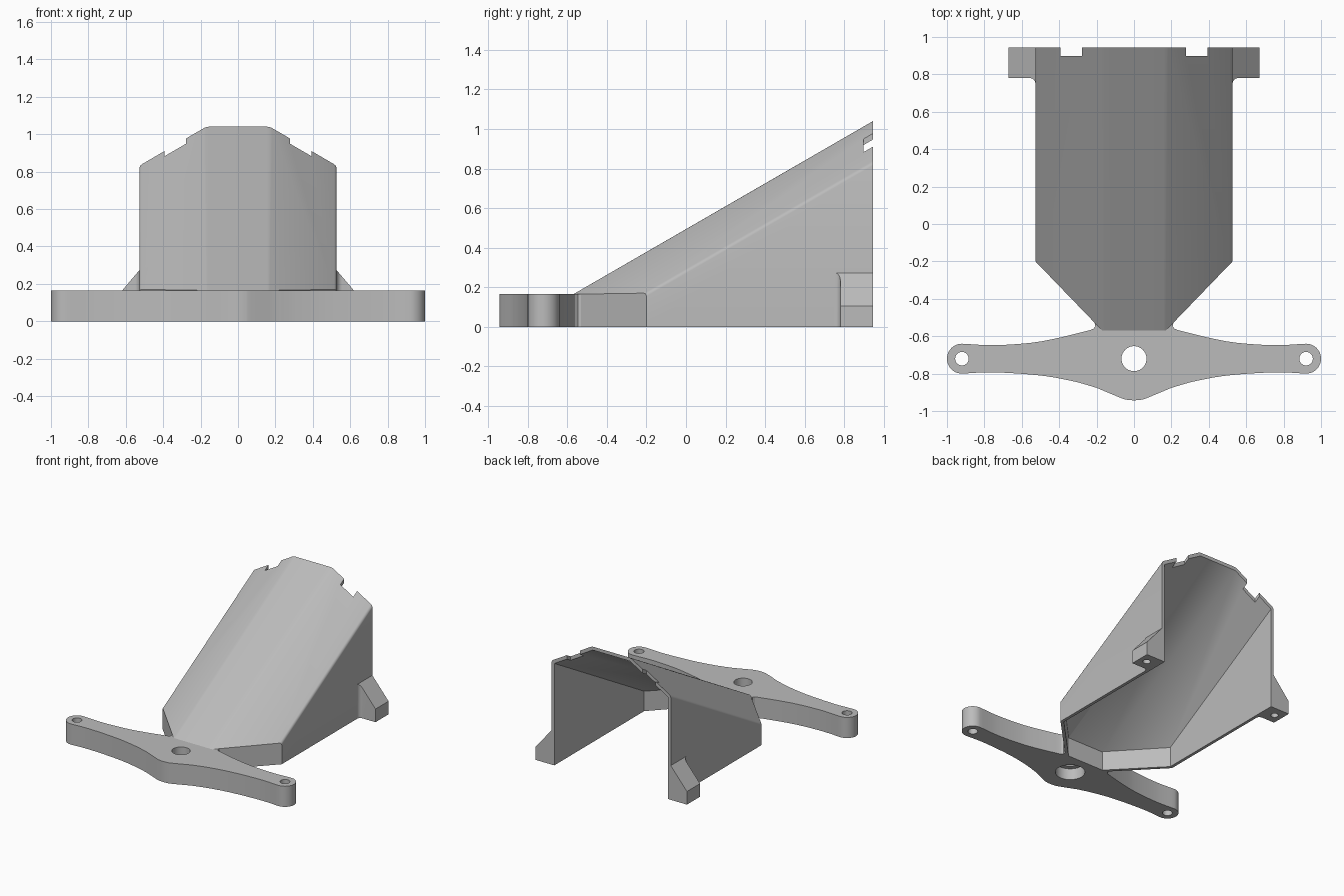
import bpy, bmesh, math
from mathutils import Vector

cube = bpy.data.objects.get("Cube")
if cube:
    bpy.data.objects.remove(cube, do_unlink=True)

grey = bpy.data.materials.new("plain grey")
grey.use_nodes = True
grey.diffuse_color = (0.5, 0.5, 0.5, 1)
grey.node_tree.nodes["Principled BSDF"].inputs["Base Color"].default_value = (0.5, 0.5, 0.5, 1)

PLATE_H = 0.165
WALL = 0.024
BACK = 0.945


def make_object(name, bm):
    bmesh.ops.recalc_face_normals(bm, faces=bm.faces)
    mesh = bpy.data.meshes.new(name)
    bm.to_mesh(mesh)
    bm.free()
    mesh.materials.append(grey)
    obj = bpy.data.objects.new(name, mesh)
    bpy.context.collection.objects.link(obj)
    return obj


def prism(points, z0, z1):
    bm = bmesh.new()
    face = bm.faces.new([bm.verts.new((x, y, z0)) for x, y in points])
    top = bmesh.ops.extrude_face_region(bm, geom=[face])
    verts = [v for v in top["geom"] if isinstance(v, bmesh.types.BMVert)]
    bmesh.ops.translate(bm, verts=verts, vec=(0, 0, z1 - z0))
    return bm


def slice_off(bm, point, normal):
    """Cut away the side the normal points to and cap the cut."""
    bmesh.ops.bisect_plane(bm, geom=bm.verts[:] + bm.edges[:] + bm.faces[:],
                           plane_co=point, plane_no=normal, clear_outer=True)
    bmesh.ops.holes_fill(bm, edges=[e for e in bm.edges if e.is_boundary], sides=0)


def arc(cx, cy, r, a0, a1, n):
    angles = [math.radians(a0 + (a1 - a0) * i / n) for i in range(n + 1)]
    return [(cx + r * math.cos(a), cy + r * math.sin(a)) for a in angles]


def disc(x, y, r, z0, z1):
    return prism(arc(x, y, r, 0, 360, 40)[:-1], z0, z1)


def box(x0, x1, y0, y1, z0, z1):
    return prism([(x0, y0), (x1, y0), (x1, y1), (x0, y1)], z0, z1)


def cut(obj, bm):
    cutter = make_object("cutter", bm)
    mod = obj.modifiers.new("cut", 'BOOLEAN')
    mod.operation, mod.solver, mod.object = 'DIFFERENCE', 'EXACT', cutter
    bpy.context.view_layer.objects.active = obj
    bpy.ops.object.modifier_apply(modifier=mod.name)
    bpy.data.objects.remove(cutter, do_unlink=True)


def smooth_line(points, steps=6):
    """Catmull-Rom curve through the points."""
    pts = [Vector(p) for p in points]
    pts = [pts[0] * 2 - pts[1]] + pts + [pts[-1] * 2 - pts[-2]]
    out = []
    for a, b, c, d in zip(pts, pts[1:], pts[2:], pts[3:]):
        for i in range(steps):
            t = i / steps
            out.append(tuple(0.5 * (2 * b + (c - a) * t + (2 * a - 5 * b + 4 * c - d) * t**2
                                    + (3 * b - a - 3 * c + d) * t**3)))
    return out + [tuple(pts[-2])]


# Sloping hood: a block trimmed by planes, hollowed by an inset copy
ridge = Vector((0.17, BACK, 1.04))
eave = Vector((0.527, BACK, 0.832))
slope = Vector((0, 1.515, 0.875)).normalized()


def hood_solid(inset, back, bottom):
    bm = box(-0.53, 0.53, -0.8, back, bottom, 1.5)
    planes = [(ridge, Vector((0, -slope.z, slope.y))), (Vector((0, -0.57, 0)), Vector((0, -1, 0)))]
    for s in (1, -1):
        pitch = slope.cross(eave - ridge).normalized()
        if pitch.z < 0:
            pitch.negate()
        for p, n in ((eave, pitch), (eave, Vector((1, 0, 0))),
                     (Vector((0.527, -0.2, 0)), Vector((0.37, -0.357, 0)).normalized())):
            planes.append((Vector((p.x * s, p.y, p.z)), Vector((n.x * s, n.y, n.z))))
    for p, n in planes:
        slice_off(bm, p - n * inset, n)
    return bm


bm = hood_solid(0, BACK, 0)
long_edges = [e for e in bm.edges
              if abs((e.verts[0].co - e.verts[1].co).normalized().dot(slope)) > 0.999]
bmesh.ops.bevel(bm, geom=long_edges, offset=0.014, segments=3, profile=0.5, affect='EDGES')
hood = make_object("sloping_hood", bm)
cut(hood, hood_solid(WALL, BACK + 0.2, -0.2))
for s in (1, -1):
    xs = sorted((0.277 * s, 0.392 * s))
    cut(hood, box(*xs, 0.897, 1.1, 0.8, 1.2))

# Base plate with two arms
rear = smooth_line([(0.92, -0.64), (0.75, -0.648), (0.55, -0.635), (0.4, -0.608), (0.235, -0.567)])
rear += [(0.217, -0.56), (0.207, -0.547), (0.21, -0.53), (0.17, -0.556)]
front = smooth_line([(0.2, -0.876), (0.32, -0.842), (0.5, -0.81), (0.75, -0.793), (0.92, -0.80)])
nose = smooth_line([(0, -0.943), (0.035, -0.94), (0.07, -0.93), (0.2, -0.876)], 4)
half = nose[:-1] + front[:-1] + arc(0.92, -0.72, 0.08, -90, 90, 20) + rear[1:]
outline = half + [(-x, y) for x, y in reversed(half[1:])]
plate = make_object("base_plate", prism(outline, 0, PLATE_H))
cut(plate, disc(0, -0.72, 0.067, -0.1, 0.3))
cut(plate, disc(0, -0.72, 0.107, -0.1, 0.09))
for s in (1, -1):
    cut(plate, disc(0.92 * s, -0.72, 0.036, -0.1, 0.3))

# Mounting feet at the back corners
feet = []
for name, s in (("left_foot", 1), ("right_foot", -1)):
    plan = [(0.515, BACK), (0.67, BACK), (0.67, 0.78)]
    plan += arc(0.557, 0.75, 0.03, 90, 180, 6) + [(0.515, 0.75)]
    bm = prism([(x * s, y) for x, y in plan], 0, 0.4)
    slice_off(bm, (0.67 * s, 0, 0.105), (0.165 * s, 0, 0.14))
    foot = make_object(name, bm)
    cut(foot, disc(0.605 * s, 0.863, 0.028, -0.1, 0.09))
    feet.append(foot)

# Smooth the rounded parts, keep hard edges
bpy.ops.object.select_all(action='DESELECT')
for obj in [hood, plate] + feet:
    obj.select_set(True)
bpy.context.view_layer.objects.active = hood
bpy.ops.object.shade_smooth_by_angle(angle=math.radians(30))
